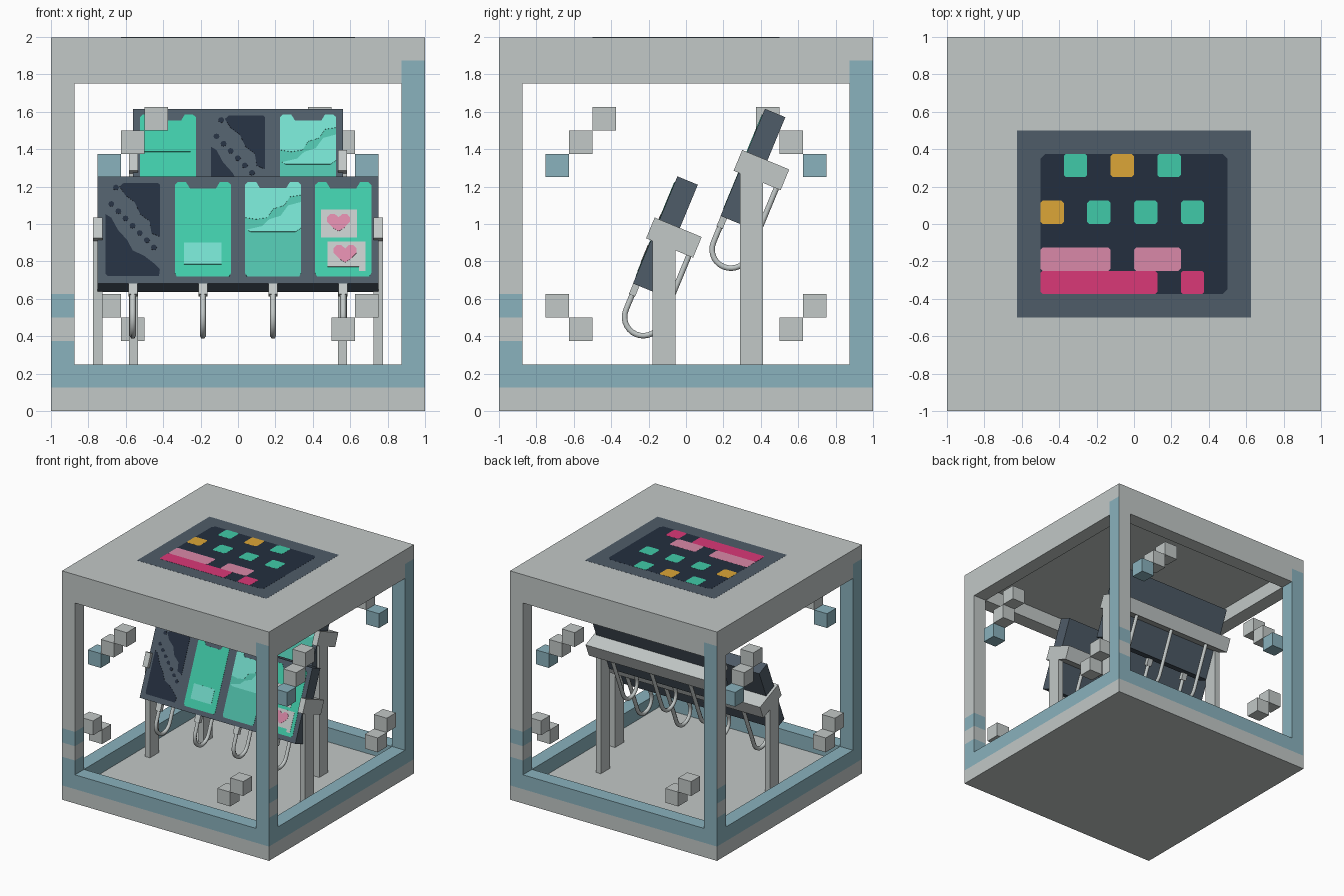
import bpy, bmesh, math
from mathutils import Matrix

if "Cube" in bpy.data.objects:
    bpy.data.objects.remove(bpy.data.objects["Cube"], do_unlink=True)


def material(name, hex_code):
    srgb = [int(hex_code[i:i + 2], 16) / 255 for i in (0, 2, 4)]
    col = [c / 12.92 if c < 0.04 else ((c + 0.055) / 1.055) ** 2.4 for c in srgb] + [1]
    m = bpy.data.materials.new(name)
    m.use_nodes = True
    m.diffuse_color = col
    m.node_tree.nodes["Principled BSDF"].inputs["Base Color"].default_value = col
    return m


GREY = material("light grey", "C2C8C7")
BLUE = material("dusty blue", "8AB2BD")
SLATE = material("slate", "4F5C68")
NAVY = material("navy", "242F3F")
TEAL = material("teal", "40CAA8")
MID = material("soft teal", "50C0AA")
MINT = material("mint", "74DDCC")
PINK = material("pink", "DA88A8")
MAGENTA = material("magenta", "DA3877")
ORANGE = material("orange", "DCA637")
IDENTITY = Matrix.Identity(4)


def finish(name, bm, mats, matrix):
    bmesh.ops.recalc_face_normals(bm, faces=bm.faces)
    mesh = bpy.data.meshes.new(name)
    bm.to_mesh(mesh)
    bm.free()
    for m in mats:
        mesh.materials.append(m)
    ob = bpy.data.objects.new(name, mesh)
    ob.matrix_world = matrix
    bpy.context.collection.objects.link(ob)
    return ob


def box_mesh(lo, hi):
    bm = bmesh.new()
    bmesh.ops.create_cube(bm, size=1)
    for v in bm.verts:
        for i in range(3):
            v.co[i] = lo[i] if v.co[i] < 0 else hi[i]
    return bm


def box(name, lo, hi, mat, matrix=IDENTITY):
    return finish(name, box_mesh(lo, hi), [mat], matrix)


def plate(name, outlines, mat, matrix, level=1):
    """Thin plate lying on the local z = 0 plane."""
    bm = bmesh.new()
    for pts in outlines:
        face = bm.faces.new([bm.verts.new((x, y, 0)) for x, y in pts])
        out = bmesh.ops.extrude_face_region(bm, geom=[face])["geom"]
        for v in out:
            if isinstance(v, bmesh.types.BMVert):
                v.co.z = 0.002 * level
    return finish(name, bm, [mat], matrix)


def rounded(x0, y0, x1, y1, c=0.012):
    return [(x0 + c, y0), (x1 - c, y0), (x1, y0 + c), (x1, y1 - c),
            (x1 - c, y1), (x0 + c, y1), (x0, y1 - c), (x0, y0 + c)]


def rect(x0, y0, x1, y1):
    return [(x0, y0), (x1, y0), (x1, y1), (x0, y1)]


# Base, roof and the frame repeated on all four sides
box("base_slab", (-1, -1, 0), (1, 1, 0.125), GREY)
box("roof_slab", (-1, -1, 1.875), (1, 1, 1.998), GREY)

for k in range(4):
    turn = Matrix.Rotation(k * math.pi / 2, 4, 'Z')
    box(f"lower_rail_{k}", (-1, -1, 0.125), (0.875, -0.875, 0.25), BLUE, turn)
    box(f"upper_rail_{k}", (-0.875, -1, 1.75), (0.875, -0.875, 1.875), GREY, turn)

    # Corner post: banded on two adjoining faces, blue on the other two
    bm = box_mesh((-1, -1, 0.25), (-0.875, -0.875, 1.875))
    for z in (0.375, 0.5, 0.625):
        bmesh.ops.bisect_plane(bm, geom=bm.verts[:] + bm.edges[:] + bm.faces[:],
                               plane_co=(0, 0, z), plane_no=(0, 0, 1))
    bm.normal_update()
    for f in bm.faces:
        z = f.calc_center_median().z
        grey_band = z > 0.625 or 0.375 < z < 0.5
        banded_side = f.normal.x - f.normal.y > 0.5
        f.material_index = 0 if banded_side and grey_band else 1
    finish(f"corner_post_{k}", bm, [GREY, BLUE], turn)

    # Floating stair of small cubes
    for i, (x, z, mat) in enumerate([(-0.5, 1.5, GREY), (-0.625, 1.375, GREY), (-0.75, 1.25, BLUE),
                                     (0.5, 0.375, GREY), (0.625, 0.5, GREY)]):
        box(f"floating_cube_{k}_{i}", (x, -1, z), (x + 0.125, -0.875, z + 0.125), mat, turn)

# Roof screen with square tiles
roof = Matrix.Translation((0, 0, 1.998))
plate("screen_border", [rect(-0.625, -0.5, 0.625, 0.5)], SLATE, roof, 0.4)
plate("screen", [rounded(-0.5, -0.375, 0.5, 0.375, 0.025)], NAVY, roof, 0.7)


def tiles(name, spans, mat):
    s = 0.125
    plate(name, [rounded(a * s, r * s, b * s, r * s + s) for a, b, r in spans], mat, roof)


tiles("teal_tiles", [(-3, -2, 2), (1, 2, 2), (-2, -1, 0), (0, 1, 0), (2, 3, 0)], TEAL)
tiles("orange_tiles", [(-1, 0, 2), (-4, -3, 0)], ORANGE)
tiles("pink_tiles", [(-4, -1, -2), (0, 2, -2)], PINK)
tiles("magenta_tiles", [(-4, 1, -3), (2, 3, -3)], MAGENTA)


# Card designs, drawn about the card centre
NOTCHED = [(-0.14, -0.27), (0.14, -0.27), (0.15, -0.25), (0.15, 0.26), (0.135, 0.275), (0.09, 0.275),
           (0.07, 0.24), (-0.07, 0.24), (-0.09, 0.275), (-0.135, 0.275), (-0.15, 0.26), (-0.15, -0.25)]


def dark_card(name, m):
    lower = [(-0.145, 0.09), (-0.115, 0.07), (-0.08, 0), (-0.03, -0.06), (0, -0.12), (0.06, -0.15),
             (0.12, -0.2), (0.145, -0.23), (0.14, -0.267), (-0.135, -0.267), (-0.145, -0.255)]
    upper = [(-0.07, 0.25), (-0.05, 0.27), (0.135, 0.27), (0.145, 0.26), (0.145, -0.04),
             (0.1, -0.02), (0.09, 0.05), (0.04, 0.09), (0.01, 0.16), (-0.04, 0.2)]
    plate(name + "_halves", [lower, upper], NAVY, m)
    spots = [(-0.09, 0.245)] + [(-0.115 + 0.038 * i, 0.15 - 0.042 * i) for i in range(7)]
    plate(name + "_spots", [[(x + 0.016 * math.cos(a), y + 0.016 * math.sin(a))
                             for a in [j * math.pi / 4 for j in range(8)]] for x, y in spots], NAVY, m)


def teal_card(name, m):
    plate(name, [NOTCHED], TEAL, m)


def label_card(name, m):
    teal_card(name, m)
    plate(name + "_label", [rect(-0.1, -0.2, 0.1, -0.075)], MINT, m, 2)


def lined_card(name, m):
    teal_card(name, m)
    plate(name + "_strips", [rect(-0.125, 0.06, 0.12, 0.18), rect(-0.125, -0.03, 0.12, 0.005)], TEAL, m, 2)


def wave_card(name, m):
    plate(name, [NOTCHED], MID, m)
    crest = [(-0.15, 0.07), (-0.09, 0.06), (-0.03, 0.07), (0, 0.12), (0.06, 0.14), (0.09, 0.19),
             (0.15, 0.2)] + NOTCHED[3:11]
    swell = [(-0.14, 0), (-0.12, -0.012), (0.12, -0.012), (0.15, 0.01), (0.15, 0.16), (0.08, 0.14),
             (0.04, 0.08), (-0.02, 0.06), (-0.06, 0.02)]
    plate(name + "_waves", [crest, swell], MINT, m, 2)


def heart_card(name, m):
    teal_card(name, m)
    plate(name + "_notes", [rect(-0.12, -0.045, 0.075, 0.115), rect(-0.085, -0.215, 0.12, -0.07),
                            rect(0.085, -0.24, 0.12, -0.215)], GREY, m, 2)
    half = [(0, 0.03), (0.02, 0.05), (0.045, 0.05), (0.062, 0.03), (0.062, 0.005), (0.03, -0.03), (0, -0.05)]
    heart = half + [(-x, y) for x, y in half[-2:0:-1]]
    plate(name + "_hearts", [[(x + dx, y + dy) for x, y in heart]
                             for dx, dy in ((-0.025, 0.04), (0.01, -0.14))], PINK, m, 3)


def hook(name, x, m):
    # J-shaped ring: down from the board, round, and up to the rear bar
    arc = [math.pi * i / 14 for i in range(15)]
    path = [(-0.3, 0.04)] + [(-0.455 - 0.1 * math.sin(a), -0.06 + 0.1 * math.cos(a)) for a in arc] \
        + [(-0.05, -0.16)]
    cu = bpy.data.curves.new(name, 'CURVE')
    cu.dimensions = '3D'
    cu.bevel_depth = 0.017
    cu.bevel_resolution = 1
    sp = cu.splines.new('POLY')
    sp.points.add(len(path) - 1)
    for p, (y, z) in zip(sp.points, path):
        p.co = (x, y, z, 1)
    tmp = bpy.data.objects.new(name + "_path", cu)
    bpy.context.collection.objects.link(tmp)
    mesh = bpy.data.meshes.new_from_object(tmp.evaluated_get(bpy.context.evaluated_depsgraph_get()))
    bpy.data.objects.remove(tmp, do_unlink=True)
    mesh.materials.clear()
    mesh.materials.append(GREY)
    for p in mesh.polygons:
        p.use_smooth = True
    ob = bpy.data.objects.new(name, mesh)
    ob.matrix_world = m
    bpy.context.collection.objects.link(ob)
    box(name + "_clip", (x - 0.024, -0.37, 0.022), (x + 0.024, -0.3, 0.058), GREY, m)


def stand(name, y, z, w, cards):
    tilt = Matrix.Translation((0, y, z)) @ Matrix.Rotation(math.radians(67.5), 4, 'X')
    face = tilt @ Matrix.Translation((0, 0, 0.059))
    box(name + "_board", (-w, -0.31, -0.059), (w, 0.31, 0.059), SLATE, tilt)
    box(name + "_rear_bar", (-w + 0.025, -0.06, -0.185), (w - 0.025, 0.06, -0.059), GREY, tilt)
    for side, s in (("right", -1), ("left", 1)):
        a, b = sorted((s * (w - 0.027), s * (w + 0.022)))
        box(f"{name}_{side}_clamp", (a, -0.06, -0.185), (b, 0.06, 0.087), GREY, tilt)
        box(f"{name}_{side}_leg", (a, y - 0.07, 0.125), (b, y + 0.053, z - 0.02), GREY)
    for i, card in enumerate(cards):
        x = 0.375 * (i - (len(cards) - 1) / 2)
        card(f"{name}_card_{i}", face @ Matrix.Translation((x, 0, 0)))
        hook(f"{name}_hook_{i}", x, tilt)


# Two tilted display boards
stand("front_stand", -0.11, 0.946, 0.752, [dark_card, label_card, wave_card, heart_card])
stand("back_stand", 0.358, 1.307, 0.562, [lined_card, dark_card, wave_card])
